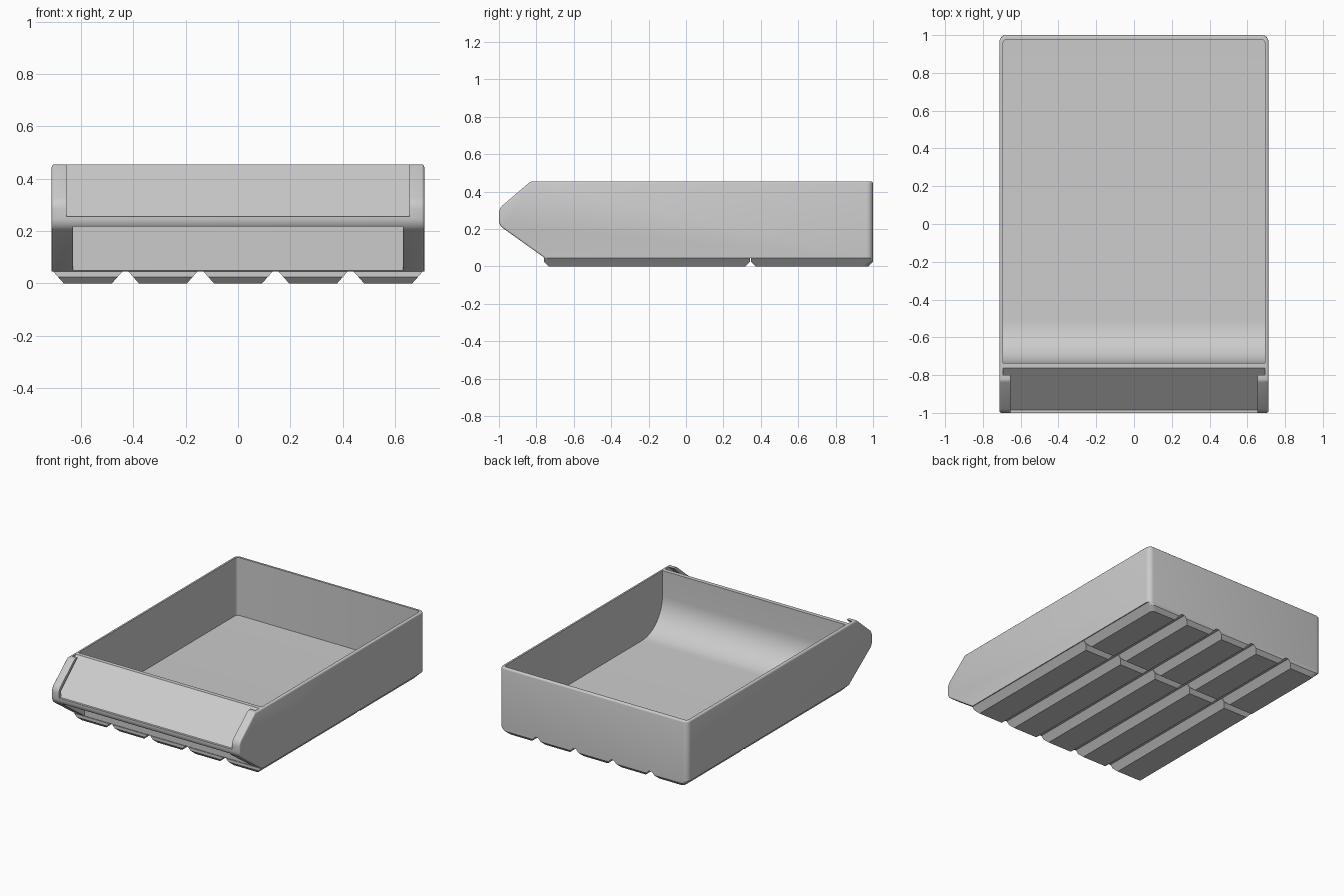
import bpy, bmesh, math

cube = bpy.data.objects.get("Cube")
if cube:
    bpy.data.objects.remove(cube, do_unlink=True)

GREY = (0.6, 0.6, 0.6, 1.0)
grey = bpy.data.materials.new("grey_plastic")
grey.use_nodes = True
grey.diffuse_color = GREY
grey.node_tree.nodes["Principled BSDF"].inputs["Base Color"].default_value = GREY


def add_object(name, bm):
    bmesh.ops.recalc_face_normals(bm, faces=bm.faces)
    mesh = bpy.data.meshes.new(name)
    bm.to_mesh(mesh)
    bm.free()
    mesh.materials.append(grey)
    obj = bpy.data.objects.new(name, mesh)
    bpy.context.scene.collection.objects.link(obj)
    return obj


def prism(profile, half):
    """Side profile (y, z) extruded across x from -half to half."""
    bm = bmesh.new()
    face = bm.faces.new([bm.verts.new((-half, y, z)) for y, z in profile])
    new = bmesh.ops.extrude_face_region(bm, geom=[face])["geom"]
    moved = [v for v in new if isinstance(v, bmesh.types.BMVert)]
    bmesh.ops.translate(bm, verts=moved, vec=(2 * half, 0, 0))
    bmesh.ops.recalc_face_normals(bm, faces=bm.faces)
    return bm


def bevel(bm, rule, width, segments):
    edges = [e for e in bm.edges if rule(e)]
    bmesh.ops.bevel(bm, geom=edges, offset=width, segments=segments,
                    profile=0.5, affect='EDGES', clamp_overlap=False)


def all_verts(test):
    return lambda e: all(test(v.co) for v in e.verts)


def is_vertical_back(e):
    a, b = (v.co for v in e.verts)
    return min(a.y, b.y) > 0.9 and abs(a.z - b.z) > 0.1


# Outer block: side profile with a pointed front, edges rounded
bm = prism([(-0.755, 0.045), (1, 0.045), (1, 0.455), (-0.83, 0.455),
            (-1, 0.31), (-1, 0.22)], 0.712)
bevel(bm, lambda e: all(v.co.y < -0.99 for v in e.verts)
      and abs(e.verts[0].co.x - e.verts[1].co.x) > 1, 0.025, 4)
bevel(bm, is_vertical_back, 0.035, 5)
bm.normal_update()
bevel(bm, lambda e: e.calc_face_angle(0) > 0.6
      and max(v.co.z for v in e.verts) > 0.046, 0.01, 3)
body = add_object("drawer_body", bm)

# Storage cavity: flat floor sweeping up into the front wall
RADIUS = 0.22
sweep = [(-0.515 - RADIUS * math.sin(a), 0.06 + RADIUS * (1 - math.cos(a)))
         for a in (math.pi / 2 * i / 12 for i in range(13))]
bm = prism([(0.978, 0.6), (0.978, 0.06)] + sweep + [(-0.735, 0.6)], 0.693)
bevel(bm, is_vertical_back, 0.02, 4)
cavity = add_object("cavity_cutter", bm)

# Finger recess below the sloping front plate
recess = add_object("finger_recess_cutter", prism(
    [(-0.76, -0.1), (-0.76, 0.41), (-0.97, 0.218), (-1.1, 0.218), (-1.1, -0.1)], 0.63))

# Label window above the plate, and the wider slot behind its side lips
window = add_object("label_window_cutter", prism(
    [(-0.606, 0.6), (-0.985, 0.255), (-1.1, 0.255), (-1.1, 0.6)], 0.655))
slot = add_object("label_slot_cutter", prism(
    [(-0.763, 0.455), (-0.973, 0.264), (-0.985, 0.29), (-0.80, 0.455),
     (-0.80, 0.5), (-0.763, 0.5)], 0.693))

# Carve the body and bake the result
cutters = [cavity, recess, window, slot]
for cutter in cutters:
    mod = body.modifiers.new(cutter.name, 'BOOLEAN')
    mod.operation = 'DIFFERENCE'
    mod.solver = 'EXACT'
    mod.object = cutter
    cutter.hide_render = True
bpy.context.view_layer.update()
graph = bpy.context.evaluated_depsgraph_get()
carved = bpy.data.meshes.new_from_object(body.evaluated_get(graph))
body.modifiers.clear()
body.data = carved
carved.name = "drawer_body"
for cutter in cutters:
    bpy.data.objects.remove(cutter, do_unlink=True)
carved.polygons.foreach_set("use_smooth", [True] * len(carved.polygons))
carved.set_sharp_from_angle(angle=math.radians(32))


# Tapered base pads: five columns, a long front row and a short back row
def base_pad(name, cx, y0, y1):
    bm = bmesh.new()
    rings = []
    for z, inset_x, inset_y in ((0.045, 0, 0), (0.025, 0.018, 0), (0, 0.04, 0.025)):
        hx = 0.132 - inset_x
        rings.append([bm.verts.new((cx + sx * hx, y, z)) for sx, y in (
            (-1, y0 + inset_y), (1, y0 + inset_y), (1, y1 - inset_y), (-1, y1 - inset_y))])
    for upper, lower in zip(rings, rings[1:]):
        for i in range(4):
            j = (i + 1) % 4
            bm.faces.new((upper[i], upper[j], lower[j], lower[i]))
    bm.faces.new(rings[0])
    bm.faces.new(rings[-1])
    bmesh.ops.recalc_face_normals(bm, faces=bm.faces)
    # Soften the pad corners that sit at the drawer's back corners
    bevel(bm, lambda e: all_verts(lambda c: abs(c.x) > 0.66 and c.y > 0.9)(e),
          0.02, 3)
    add_object(name, bm)


for row, (y0, y1) in (("front", (-0.76, 0.343)), ("back", (0.347, 1.0))):
    for column in range(5):
        base_pad(f"base_pad_{row}_{column + 1}", (column - 2) * 0.287, y0, y1)
